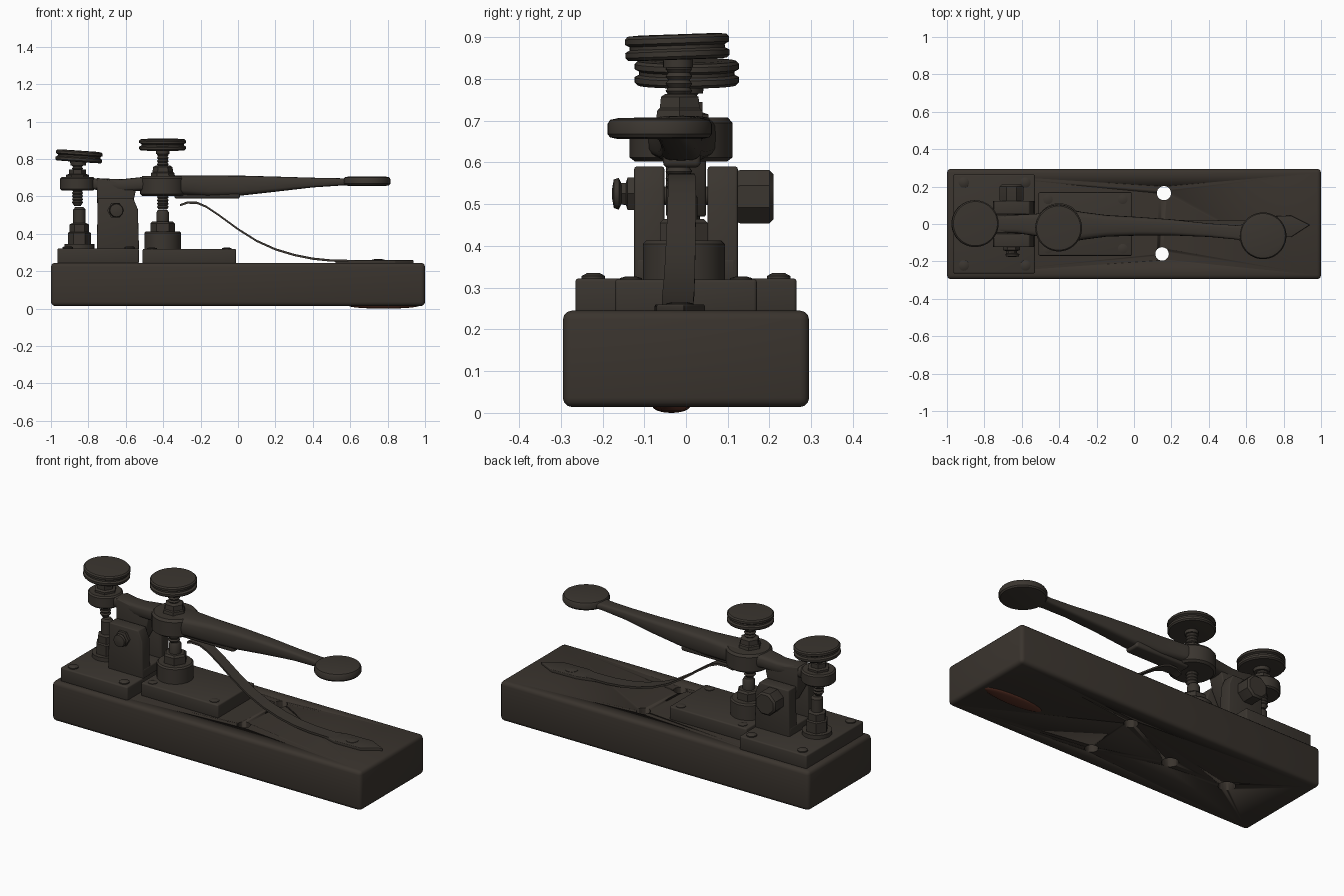
import bpy, bmesh, math
from mathutils import Matrix, Vector


def mat(name, rgb):
    m = bpy.data.materials.new(name)
    m.diffuse_color = (*rgb, 1)
    return m


WOOD = mat("dark brown", (0.042, 0.034, 0.027))
METAL = mat("dark bronze", (0.043, 0.036, 0.029))
RED = mat("rust red", (0.10, 0.030, 0.018))


def finish(name, bm, m, bevel=0, angle=35):
    bmesh.ops.recalc_face_normals(bm, faces=bm.faces[:])
    me = bpy.data.meshes.new(name)
    bm.to_mesh(me)
    bm.free()
    ob = bpy.data.objects.new(name, me)
    bpy.context.collection.objects.link(ob)
    me.materials.append(m)
    bpy.ops.object.select_all(action='DESELECT')
    ob.select_set(True)
    bpy.context.view_layer.objects.active = ob
    if bevel:
        b = ob.modifiers.new("bevel", 'BEVEL')
        b.width, b.segments, b.limit_method = bevel, 3, 'ANGLE'
        bpy.ops.object.modifier_apply(modifier=b.name)
    bpy.ops.object.shade_smooth_by_angle(angle=math.radians(angle))
    return ob


def box(name, x0, x1, y0, y1, z0, z1, m=METAL, bevel=0.008):
    bm = bmesh.new()
    bmesh.ops.create_cube(bm, size=1, matrix=Matrix.Translation(((x0+x1)/2, (y0+y1)/2, (z0+z1)/2))
                          @ Matrix.Diagonal((x1-x0, y1-y0, z1-z0, 1)))
    return finish(name, bm, m, bevel)


def skin(bm, rings):
    """Join equal-sized closed rings of points and cap both ends."""
    vs = [[bm.verts.new(p) for p in r] for r in rings]
    n = len(vs[0])
    for a, b in zip(vs, vs[1:]):
        for i in range(n):
            bm.faces.new((a[i], a[(i+1) % n], b[(i+1) % n], b[i]))
    bm.faces.new(vs[0])
    bm.faces.new(vs[-1])


def lathe(name, loc, prof, segs=40, rot=(0, 0, 0), m=METAL):
    """Turned solid from (radius, height) points, about its own z axis."""
    bm = bmesh.new()
    skin(bm, [[Vector((r*math.cos(2*math.pi*i/segs), r*math.sin(2*math.pi*i/segs), z))
               for i in range(segs)] for r, z in prof])
    t = Matrix.Translation(loc)
    for ax, a in zip('XYZ', rot):
        t = t @ Matrix.Rotation(math.radians(a), 4, ax)
    bmesh.ops.transform(bm, matrix=t, verts=bm.verts[:])
    return finish(name, bm, m)


def prism(name, pts, y0, y1, bevel=0.006):
    bm = bmesh.new()
    skin(bm, [[(x, y, z) for x, z in pts] for y in (y0, y1)])
    return finish(name, bm, METAL, bevel)


def thread(r, z0, z1, n):
    d = (z1-z0)/n
    return [p for i in range(n) for p in ((r*0.8, z0+i*d), (r, z0+(i+0.5)*d))] + [(r*0.8, z1)]


# Base with two through holes and two recesses underneath
base = box("base", -1, 1, -0.295, 0.295, 0.014, 0.245, WOOD, 0.022)
for x, y, r, top in ((0.16, 0.165, 0.038, 0.4), (0.15, -0.16, 0.036, 0.4),
                     (-0.25, -0.01, 0.045, 0.12), (-0.63, -0.01, 0.045, 0.12)):
    cut = lathe("hole_cutter", (x, y, 0), [(r, -0.1), (r, top)], 32, m=WOOD)
    cut.hide_render = True
    mod = base.modifiers.new("hole", 'BOOLEAN')
    mod.operation, mod.object, mod.solver = 'DIFFERENCE', cut, 'EXACT'
    bpy.context.view_layer.objects.active = base
    bpy.ops.object.modifier_apply(modifier=mod.name)
    bpy.data.objects.remove(cut)

# Rusty lump under the handle end
bm = bmesh.new()
bmesh.ops.create_uvsphere(bm, u_segments=20, v_segments=12, radius=1,
                          matrix=Matrix.Translation((0.78, -0.035, 0.016))
                          @ Matrix.Diagonal((0.19, 0.045, 0.016, 1)))
finish("rust_patch", bm, RED)

# Mounting plates and their screws
box("rear_plate", -0.965, -0.53, -0.265, 0.265, 0.24, 0.322)
box("front_plate", -0.51, -0.01, -0.17, 0.17, 0.24, 0.32)
for sy in (-1, 1):
    for x in (-0.91, -0.58):
        lathe("rear_plate_screw", (x, 0.222*sy, 0.318),
              [(0.028, 0), (0.028, 0.01), (0.015, 0.017)], 16)
    for x in (-0.46, -0.06):
        lathe("front_plate_screw", (x, 0.132*sy, 0.315),
              [(0.026, 0), (0.026, 0.008), (0.012, 0.012)], 16)

# Pivot frame: two cheeks on a foot
for sy in (-1, 1):
    prism("frame_cheek", [(-0.755, 0.315), (-0.53, 0.315), (-0.535, 0.53), (-0.56, 0.59), (-0.75, 0.59)],
          0.052*sy, 0.124*sy)
box("frame_foot", -0.755, -0.53, -0.12, 0.12, 0.315, 0.37)

# Pivot pin, large nut on the back, wing screw on the front
lathe("pivot_pin", (-0.655, 0, 0.52), [(0.022, -0.15), (0.022, 0.15)], 20, (90, 0, 0))
lathe("pivot_nut", (-0.655, 0.12, 0.518), [(0.066, 0), (0.069, -0.01), (0.069, -0.08), (0.058, -0.09)],
      8, (90, 0, 22.5))
lathe("pivot_lock_nut", (-0.655, -0.12, 0.525), [(0.045, 0), (0.045, 0.02), (0.03, 0.024), (0.03, 0.04)],
      6, (90, 0, 0))
lathe("pivot_screw_head", (-0.65, -0.155, 0.525), [(0.025, 0), (0.038, 0.006), (0.034, 0.018), (0.012, 0.022)],
      20, (90, 0, 0))

# Lever arm: rounded sections (x, y centre, half width, top, bottom)
arm = [(-0.80, 0, 0.040, 0.695, 0.645), (-0.76, 0, 0.045, 0.697, 0.635), (-0.62, 0, 0.05, 0.692, 0.625),
       (-0.52, -0.005, 0.06, 0.703, 0.63), (-0.40, -0.01, 0.10, 0.71, 0.615), (-0.28, -0.01, 0.075, 0.712, 0.607),
       (-0.15, -0.01, 0.058, 0.712, 0.60), (0.02, -0.012, 0.050, 0.711, 0.605), (0.2, -0.018, 0.043, 0.706, 0.625),
       (0.4, -0.033, 0.036, 0.70, 0.648), (0.55, -0.045, 0.038, 0.697, 0.658), (0.64, -0.055, 0.06, 0.696, 0.664)]


def rounded(t, p=0.5):
    c, s = math.cos(t), math.sin(t)
    return math.copysign(abs(c)**p, c), math.copysign(abs(s)**p, s)


bm = bmesh.new()
skin(bm, [[(x, yc + hw*u, (zt+zb)/2 + (zt-zb)/2*v)
           for u, v in (rounded(2*math.pi*i/20) for i in range(20))] for x, yc, hw, zt, zb in arm])
finish("lever_arm", bm, METAL, 0, 40)
prism("lever_pivot_lug", [(-0.755, 0.70), (-0.755, 0.57), (-0.70, 0.47), (-0.61, 0.47), (-0.56, 0.57), (-0.54, 0.66)],
      -0.048, 0.048)
box("spring_bracket", -0.34, 0.01, -0.055, 0.035, 0.588, 0.63, bevel=0.012)
lathe("rear_collar", (-0.858, 0, 0), [(0.085, 0.632), (0.093, 0.64), (0.093, 0.695), (0.085, 0.703)])
lathe("front_collar", (-0.40, -0.012, 0), [(0.11, 0.602), (0.123, 0.612), (0.123, 0.695), (0.112, 0.708)])
lathe("finger_pad", (0.69, -0.063, 0), [(0.10, 0.656), (0.119, 0.66), (0.125, 0.668), (0.125, 0.692),
                                       (0.119, 0.702), (0.10, 0.706)], 48)

# Adjusting screws with grooved knobs
KNOB = [(0.09, -0.03), (0.118, -0.029), (0.125, -0.022), (0.125, -0.010), (0.114, -0.004), (0.114, 0.004),
        (0.125, 0.010), (0.125, 0.022), (0.118, 0.029), (0.09, 0.031)]
lathe("rear_knob", (-0.85, 0.002, 0.814), KNOB, 48, (0, 4, 0))
lathe("front_knob", (-0.403, -0.021, 0.876), KNOB, 48, (2, 0, 0))
lathe("rear_screw", (-0.858, 0, 0), [(0.018, 0.55)] + thread(0.03, 0.56, 0.79, 14), 24)
lathe("front_screw", (-0.402, -0.017, 0), [(0.022, 0.53)] + thread(0.032, 0.535, 0.85, 18), 24)
lathe("rear_lock_nut", (-0.858, 0, 0), [(0.062, 0.70), (0.062, 0.715), (0.045, 0.72), (0.045, 0.745)], 6)
lathe("rear_knob_neck", (-0.854, 0, 0), [(0.04, 0.765), (0.045, 0.79)], 24)
lathe("front_lock_nut", (-0.402, -0.015, 0), [(0.066, 0.70), (0.062, 0.725), (0.055, 0.73), (0.052, 0.757), (0.04, 0.764)], 6)
lathe("front_knob_neck", (-0.402, -0.019, 0), [(0.036, 0.828), (0.036, 0.85)], 24)

# Fixed contacts under the screws
lathe("rear_contact_foot", (-0.848, 0, 0), [(0.08, 0.315), (0.08, 0.345)], 24)
lathe("rear_contact_nut", (-0.848, 0, 0), [(0.062, 0.34), (0.062, 0.405), (0.052, 0.41), (0.052, 0.45), (0.035, 0.458)], 6)
lathe("rear_contact_pin", (-0.848, 0, 0), [(0.033, 0.45), (0.033, 0.53), (0.022, 0.543)], 24)
lathe("front_contact_foot", (-0.403, -0.005, 0), [(0.098, 0.315), (0.098, 0.405), (0.09, 0.413)], 32)
lathe("front_contact_nut", (-0.403, -0.005, 0), [(0.066, 0.41), (0.066, 0.455), (0.055, 0.465)], 6)
lathe("front_contact_pin", (-0.403, -0.005, 0), [(0.033, 0.46), (0.033, 0.515), (0.025, 0.528)], 24)

# Leaf spring: bent strip (x, y centre, half width, height)
spring = [(-0.31, -0.01, 0.02, 0.553), (-0.27, -0.01, 0.03, 0.567), (-0.22, -0.01, 0.032, 0.566),
          (-0.17, -0.01, 0.033, 0.545), (-0.1, -0.01, 0.034, 0.498), (0, -0.012, 0.035, 0.425),
          (0.1, -0.014, 0.036, 0.362), (0.2, -0.016, 0.037, 0.317), (0.3, -0.018, 0.038, 0.287),
          (0.4, -0.02, 0.038, 0.267), (0.5, -0.02, 0.038, 0.257), (0.7, -0.02, 0.038, 0.253)]
bm = bmesh.new()
skin(bm, [[(x, y-w, z-0.006), (x, y+w, z-0.006), (x, y+w, z+0.006), (x, y-w, z+0.006)] for x, y, w, z in spring])
finish("leaf_spring", bm, METAL)
# Pointed tail plate and clamping screw of the spring
bm = bmesh.new()
tail = [(0.52, -0.03), (0.68, -0.075), (0.84, -0.07), (0.94, -0.005), (0.84, 0.045), (0.68, 0.04), (0.52, -0.005)]
skin(bm, [[(x, y, z) for x, y in tail] for z in (0.24, 0.260)])
finish("spring_tail", bm, METAL, 0.004)
lathe("spring_screw", (0.75, -0.015, 0.255), [(0.035, 0), (0.033, 0.007), (0.015, 0.011)], 20)
